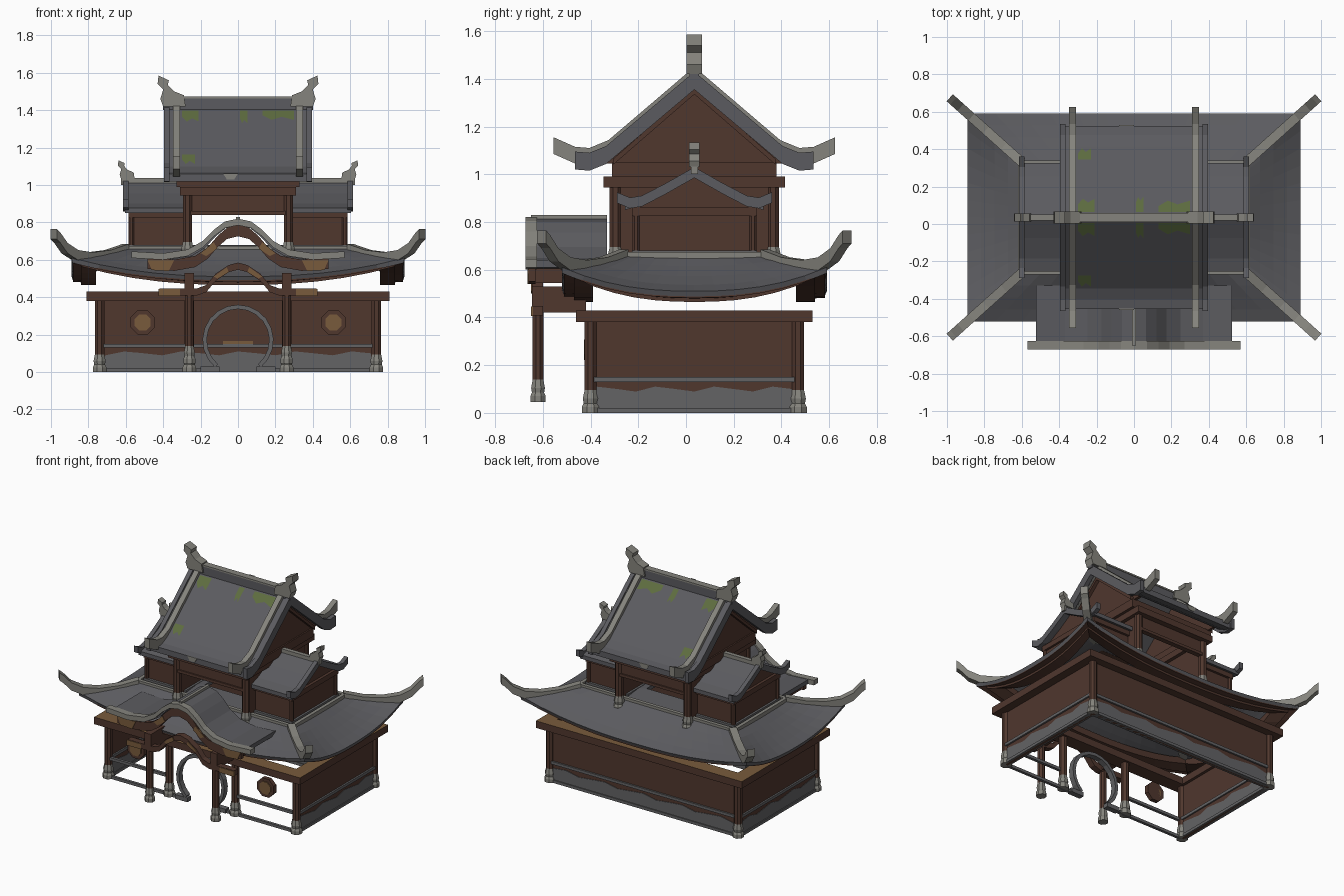
import bpy, bmesh, math

if "Cube" in bpy.data.objects:
    bpy.data.objects.remove(bpy.data.objects["Cube"])

Y = 0.035          # centre line of the main building
MATS = {}
for n, c in {"brown_wood": (.080, .038, .027), "roof_grey": (.105, .105, .115), "light_stone": (.235, .23, .205),
             "worn_wood": (.19, .105, .045), "moss_green": (.11, .15, .05), "base_grey": (.125, .125, .13)}.items():
    m = bpy.data.materials.new(n)
    m.diffuse_color = (*c, 1)
    m.use_nodes = True
    m.node_tree.nodes["Principled BSDF"].inputs["Base Color"].default_value = m.diffuse_color
    MATS[n] = m
WOOD, ROOF, STONE, WORN, MOSS, BASE = MATS.values()


def mesh(name, verts, faces, mat, top_mat=None):
    bm = bmesh.new()
    vs = [bm.verts.new(v) for v in verts]
    for f in faces:
        bm.faces.new([vs[i] for i in f])
    bmesh.ops.recalc_face_normals(bm, faces=bm.faces)
    me = bpy.data.meshes.new(name)
    me.materials.append(mat)
    if top_mat:
        me.materials.append(top_mat)
        for f in bm.faces:
            f.material_index = int(f.normal.z > .8)
    bm.to_mesh(me)
    bm.free()
    ob = bpy.data.objects.new(name, me)
    bpy.context.collection.objects.link(ob)
    return ob


def prism(name, pts, axis, a, b, mat):
    """Extrude an outline along x (outline y,z) or y (outline x,z)."""
    put = (lambda p, t: (t, p[0], p[1])) if axis == 'x' else (lambda p, t: (p[0], t, p[1]))
    n = len(pts)
    faces = [list(range(n)), list(range(n, 2 * n))] + [(i, (i + 1) % n, n + (i + 1) % n, n + i) for i in range(n)]
    return mesh(name, [put(p, t) for t in (a, b) for p in pts], faces, mat)


def box(name, x0, x1, y0, y1, z0, z1, mat):
    return prism(name, [(x0, z0), (x1, z0), (x1, z1), (x0, z1)], 'y', y0, y1, mat)


def loft(name, rings, mat, closed=False, caps=True, top_mat=None):
    """Skin a list of equal rings."""
    n, k = len(rings[0]), len(rings)
    faces = [(i * n + j, i * n + (j + 1) % n, (i + 1) % k * n + (j + 1) % n, (i + 1) % k * n + j)
             for i in range(k if closed else k - 1) for j in range(n)]
    if caps and not closed:
        faces += [list(range(n)), list(range((k - 1) * n, k * n))]
    return mesh(name, [v for r in rings for v in r], faces, mat, top_mat)


def ribbon(name, path, w, h, mat):
    """Bar of width w and height h hanging below a path."""
    dx, dy = path[-1][0] - path[0][0], path[-1][1] - path[0][1]
    L = math.hypot(dx, dy)
    px, py = -dy / L * w / 2, dx / L * w / 2
    return loft(name, [[(x + px, y + py, z), (x - px, y - py, z), (x - px, y - py, z - h), (x + px, y + py, z - h)]
                       for x, y, z in path], mat)


def frame(name, hx, hy, w, z0, z1, mat, top_mat=None):
    """Rectangular ring beam."""
    sec = [(0, z0), (0, z1), (w, z1), (w, z0)]
    return loft(name, [[(sx * (hx - d), Y + sy * (hy - d), z) for d, z in sec]
                       for sx, sy in ((1, 1), (-1, 1), (-1, -1), (1, -1))], mat, True, top_mat=top_mat)


def lathe(name, prof, x, y, mat, n=8):
    return loft(name, [[(x + r * math.cos(2 * math.pi * (i + .5) / n), y + r * math.sin(2 * math.pi * (i + .5) / n), z)
                        for i in range(n)] for r, z in prof], mat)


def post(name, x, y, z0, z1, r=.027):
    lathe(name, [(r, z0 + .08), (r, z1)], x, y, WOOD)
    lathe(name + "_base", [(r * q, z0 + z) for q, z in ((1.45, 0), (1.45, .025), (1.15, .04), (1.3, .06), (1.0, .095))], x, y, STONE)


def arch(half, h):
    """Mirrored band outline from half of its top edge."""
    full = [(-x, z) for x, z in reversed(half[1:])] + half
    return full + [(x, z - h) for x, z in reversed(full)]


def slope(pts, h):
    """Gable roof cross-section."""
    return [(p[0] + Y, p[1]) for p in arch(pts, h)]


# ---- ground floor: walls on three sides, open front
def wainscot(lo, hi, n):
    return [(lo, .02), (hi, .02)] + [(hi + (lo - hi) * i / n, .10 + .012 * math.sin(i * 2.1)) for i in range(n + 1)]


box("back_wall", -.74, .74, Y + .42, Y + .44, 0, .39, WOOD)
for o in (.415, .441):
    prism("back_wainscot", wainscot(-.71, .71, 14), 'y', Y + o, Y + o + .004, BASE)
box("back_rail", -.72, .72, Y + .41, Y + .452, .13, .15, BASE)
box("back_sill", -.72, .72, Y + .41, Y + .452, 0, .02, BASE)
box("back_worn_patch", -.08, .08, Y + .412, Y + .42, .145, .165, WORN)
for s in (-1, 1):
    xs = sorted((s * .73, s * .75))
    box("side_wall", *xs, Y - .43, Y + .43, 0, .39, WOOD)
    for o in (.726, .752):
        prism("side_wainscot", wainscot(Y - .41, Y + .41, 10), 'x', s * o, s * (o + .003), BASE)
    for z in (0, .13):
        box("side_rail", *sorted((s * .72, s * .762)), Y - .42, Y + .42, z, z + .02, BASE)
        box("front_rail", *sorted((s * (.17 if z == 0 else .27), s * .73)), -.415, -.395, z, z + .02, BASE)
    post("front_corner_post", s * .74, Y - .435, 0, .39)
    post("back_corner_post", s * .74, Y + .435, 0, .39)
    post("front_inner_post", s * .26, Y - .435, 0, .39)
    # octagonal windows
    for nm, r, y0, m in (("window_rim", .07, -.42, WOOD), ("window_pane", .047, -.427, WORN)):
        prism(nm, [(s * .51 + r * math.cos(math.pi * (i + .5) / 4), .265 + r * math.sin(math.pi * (i + .5) / 4))
                   for i in range(8)], 'y', y0, -.39, m)
frame("wall_beam", .81, .495, .10, .38, .43, WOOD, WORN)

# moon gate
ang = [math.radians(-50 + 280 * i / 16) for i in range(17)]
ring = [(r * math.cos(a), .17 + r * math.sin(a)) for r, aa in ((.19, ang), (.167, ang[::-1])) for a in aa]
prism("moon_gate", ring, 'y', -.425, -.385, BASE)
for s in (-1, 1):
    box("moon_gate_foot", *sorted((s * .10, s * .20)), -.425, -.385, 0, .03, BASE)

# ---- lower hipped roof with sagging eaves
A, B, N = .89, .555, 12


def roof_ring(hx, hy, v=0., dz=0., ztop=.66):
    out = []
    for sx, sy, ex, ey in ((1, -1, 0, 1), (1, 1, -1, 0), (-1, 1, 0, -1), (-1, -1, 1, 0)):
        for i in range(N):
            t = 2 * i / N
            u = abs(t - 1)
            ze = .51 + .10 * u ** 2.4
            out.append((hx * (sx + ex * t), Y + hy * (sy + ey * t), ze + (ztop - ze) * v + dz))
    return out


rows = [roof_ring(A + (.60 - A) * v, B + (.30 - B) * v, v ** 1.25) for v in (0, .25, .5, .75, 1)]
rows.append(roof_ring(.2, .12, 1, 0, .68))
lower = loft("lower_roof", rows, ROOF, caps=False)
sol = lower.modifiers.new("thickness", 'SOLIDIFY')
sol.thickness, sol.offset = .025, -1
for f in lower.data.polygons:          # make sure thickness goes downward
    if f.normal.z < 0:
        sol.offset = 1
        break
loft("eave_beam", [roof_ring(A - d, B - d, 0, z) for d, z in
                   ((.008, -.015), (.008, -.028), (.05, -.03), (.05, -.045), (.13, -.045), (.13, .0))], WOOD, closed=True)
frame("roof_top_trim", .62, .305, .025, .645, .675, STONE)
for sx in (-1, 1):
    for sy in (-1, 1):
        ribbon("hip_ridge", [(sx * (.6 + .385 * t), Y + sy * (.295 + .345 * t), z) for t, z in
                             ((0, .685), (.25, .652), (.5, .640), (.7, .652), (.85, .69), (.95, .745), (1, .765))],
               .05, .055, STONE)

# ---- porch with curved gable
P = [(0, .82), (.07, .805), (.13, .76), (.19, .70), (.27, .655), (.40, .635), (.57, .645)]
prism("porch_roof", arch([(x * .92, z - .005) for x, z in P], .03), 'y', -.635, -.33, ROOF)
prism("porch_verge", arch(P, .035), 'y', -.672, -.625, STONE)
prism("porch_bargeboard", arch([(x * .85, z - .034) for x, z in P], .06), 'y', -.66, -.63, WOOD)
box("porch_ridge", -.01, .01, -.65, -.33, .81, .83, STONE)
prism("porch_arch_beam", arch([(0, .585), (.05, .572), (.12, .525), (.17, .465), (.22, .447), (.42, .447)], .038),
      'y', -.645, -.60, WOOD)
for s in (-1, 1):
    post("porch_post", s * .26, -.62, .045, .42, .024)
    box("porch_tie_beam", *sorted((s * .235, s * .285)), -.645, -.42, .42, .53, WOOD)
    box("porch_purlin", *sorted((s * .36, s * .46)), -.65, -.50, .545, .61, WOOD)
    prism("worn_barge_end", [(s * .34, .60), (s * .485, .60), (s * .46, .545), (s * .37, .54)], 'y', -.664, -.655, WORN)
    prism("worn_barge_mid", [(s * .13, .695), (s * .20, .635), (s * .17, .62), (s * .11, .66)], 'y', -.664, -.655, WORN)
    prism("worn_arch", [(s * .06, .56), (s * .13, .51), (s * .11, .50), (s * .05, .535)], 'y', -.65, -.642, WORN)
    box("worn_beam_end", *sorted((s * .31, s * .424)), -.65, -.642, .407, .445, WORN)

# ---- finial outline, shared by the main roof and wings
FIN = [(.28, 1.42), (.29, 1.48), (.34, 1.50), (.375, 1.535), (.37, 1.56), (.425, 1.585), (.43, 1.54), (.40, 1.51),
       (.415, 1.46), (.40, 1.42)]

# ---- side wings
W = [(0, 1.02), (.11, .955), (.22, .90), (.29, .878)]
for s in (-1, 1):
    box("wing_wall", *sorted((s * .27, s * .57)), Y - .245, Y + .245, .64, .85, WOOD)
    box("wing_base_rail", *sorted((s * .25, s * .585)), Y - .262, Y + .262, .655, .68, BASE)
    box("wing_beam", *sorted((s * .27, s * .585)), Y - .262, Y + .262, .825, .862, WOOD)
    prism("wing_gable", [(Y - .24, .86), (Y + .24, .86), (Y, 1.0)], 'x', s * .28, s * .565, WOOD)
    prism("wing_roof", slope(W, .028), 'x', s * .27, s * .605, ROOF)
    box("wing_ridge", *sorted((s * .28, s * .625)), Y - .015, Y + .015, 1.0, 1.037, STONE)
    prism("wing_finial", [(s * (.60 + (x - .36) * .6), 1.03 + (z - 1.42) * .62) for x, z in FIN], 'y', Y - .022, Y + .022, STONE)
    for t in (-1, 1):
        lathe("wing_post", [(.016, .66), (.016, .84)], s * .57, Y + t * .245, WOOD)
        ribbon("wing_verge", [(s * .60, Y + t * d, z) for d, z in ((0, 1.03), (.12, .962), (.22, .91), (.27, .902), (.325, .925))],
               .03, .045, ROOF)

# ---- main tower, open front and back
for s in (-1, 1):
    box("tower_side_wall", *sorted((s * .265, s * .285)), Y - .345, Y + .345, .64, 1.05, WOOD)
    box("tower_frieze", -.26, .26, *sorted((Y + s * .32, Y + s * .34)), .84, 1.0, WOOD)
    box("frieze_rail", -.26, .26, *sorted((Y + s * .315, Y + s * .35)), .84, .86, WOOD)
    for t in (-1, 1):
        post("tower_post", s * .27, Y + t * .33, .60, .97)
    prism("tower_gable", [(Y - .40, 1.045), (Y + .40, 1.045), (Y, 1.39)], 'x', s * .30, s * .32, WOOD)
    # raking gable boards
    prism("gable_trim", slope([(0, 1.36), (.34, 1.065)], .025), 'x', s * .32, s * .345, WOOD)
frame("tower_lower_beam", .31, .38, .07, .945, .99, WOOD, WORN)
frame("tower_upper_beam", .33, .345, .07, .99, 1.05, WOOD)

# ---- main gable roof
prism("main_roof", slope([(0, 1.42), (.38, 1.10), (.44, 1.07), (.49, 1.06)], .04), 'x', -.38, .38, ROOF)
box("main_ridge", -.40, .40, Y - .02, Y + .02, 1.40, 1.47, ROOF)
box("main_ridge_cap", -.40, .40, Y - .024, Y + .024, 1.462, 1.473, STONE)
for s in (-1, 1):
    prism("main_finial", [(s * x, z) for x, z in FIN], 'y', Y - .032, Y + .032, STONE)
    for t in (-1, 1):
        ribbon("main_verge_ridge", [(s * .328, Y + t * d, z) for d, z in
                                    ((.0, 1.45), (.36, 1.143), (.44, 1.11), (.50, 1.115), (.59, 1.155))], .038, .07, STONE)
        ribbon("main_verge_edge", [(s * .38, Y + t * d, z) for d, z in
                                   ((.0, 1.43), (.37, 1.118), (.44, 1.09), (.50, 1.095))], .03, .075, ROOF)
        # moss and chip patches on the slopes
        for x0, x1, d0, d1 in ((.13, .30, .03, .09), (.01, .05, .03, .11), (-.30, -.21, .03, .10), (-.30, -.23, .31, .37)):
            outline = [(x0, d0), (x1, d0), (x1, d1), (x1 * .6 + x0 * .4, d1 - .02), (x1 * .3 + x0 * .7, d1), (x0, d1 - .03)]
            mesh("moss_patch", [(x, Y + t * d, 1.424 - .842 * d) for x, d in outline], [range(6)], MOSS)
    prism("eave_chip", [(-.08, 1.062), (.0, 1.062), (-.02, 1.03), (-.06, 1.03)], 'y', Y + s * .488, Y + s * .494, STONE)
